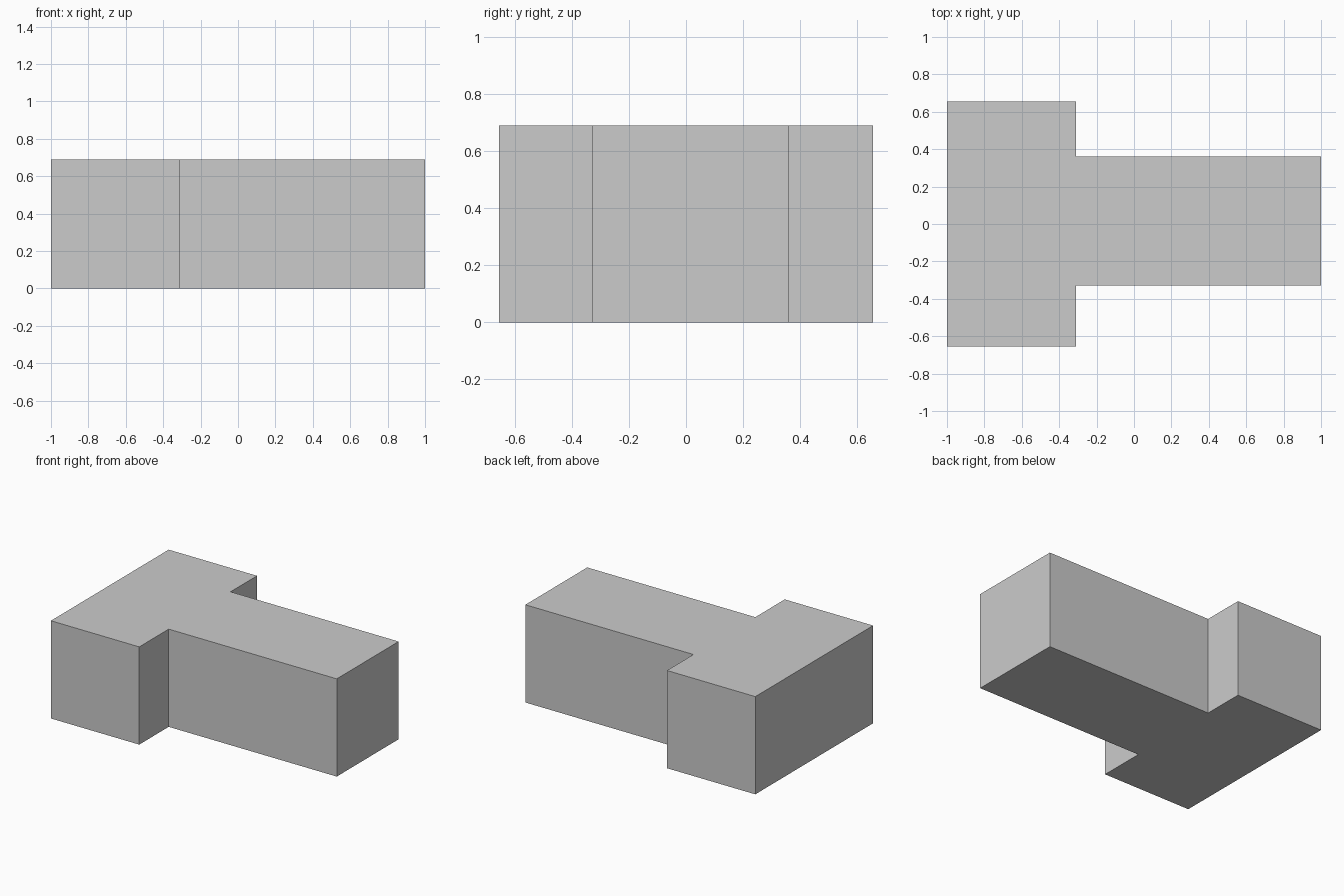
import bpy, bmesh

if "Cube" in bpy.data.objects:
    bpy.data.objects.remove(bpy.data.objects["Cube"])

HEIGHT = 0.689
HEAD_X = -0.311          # where the wide head meets the stem
HEAD_Y = 0.656           # half width of the head
STEM_Y0, STEM_Y1 = -0.328, 0.361   # stem sits slightly off centre

# T-shaped outline, counter-clockwise seen from above
outline = [
    (-1, -HEAD_Y), (HEAD_X, -HEAD_Y), (HEAD_X, STEM_Y0), (1, STEM_Y0),
    (1, STEM_Y1), (HEAD_X, STEM_Y1), (HEAD_X, HEAD_Y), (-1, HEAD_Y),
]

# Extrude the outline into a solid block
bm = bmesh.new()
base = bm.faces.new([bm.verts.new((x, y, 0)) for x, y in outline])
result = bmesh.ops.extrude_face_region(bm, geom=[base], use_keep_orig=True)
top_verts = [g for g in result["geom"] if isinstance(g, bmesh.types.BMVert)]
bmesh.ops.translate(bm, verts=top_verts, vec=(0, 0, HEIGHT))
bmesh.ops.recalc_face_normals(bm, faces=bm.faces)

mesh = bpy.data.meshes.new("t_block")
bm.to_mesh(mesh)
bm.free()
block = bpy.data.objects.new("t_block", mesh)
bpy.context.collection.objects.link(block)
